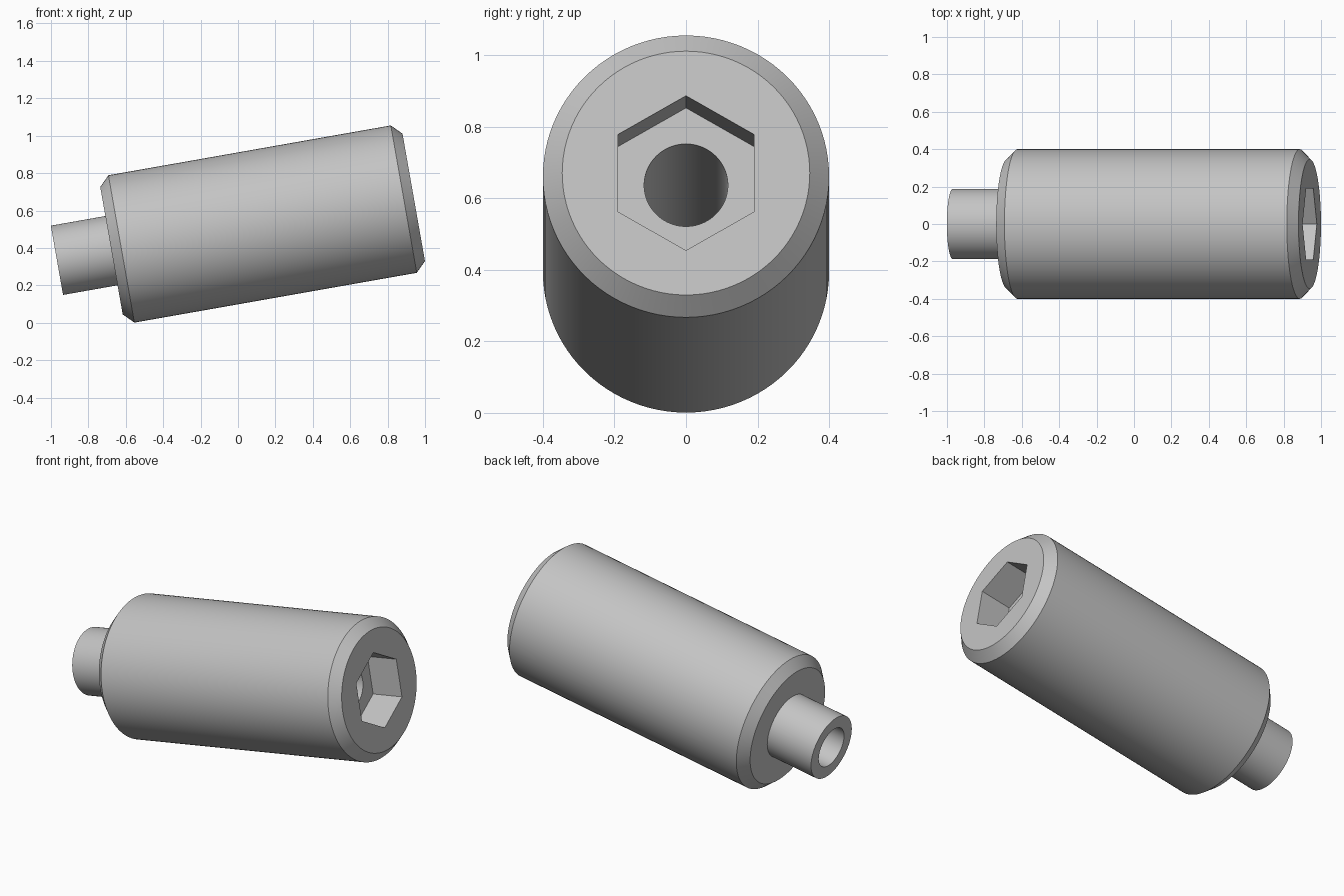
import bpy, bmesh
from math import sin, cos, pi, radians

cube = bpy.data.objects.get("Cube")
if cube:
    bpy.data.objects.remove(cube, do_unlink=True)

SEGMENTS = 96
LENGTH = 1.937      # pin end to socket face
SHOULDER = 0.296    # where the wide body begins
CHAMFER = 0.054
BODY_R, PIN_R, BORE_R = 0.4, 0.188, 0.117
HEX_APOTHEM, HEX_DEPTH = 0.19, 0.195


def circle(radius):
    return lambda a: radius


def hexagon(apothem):
    # Corner at angle 0, flats between corners
    return lambda a: apothem / cos(a % (pi / 3) - pi / 6)


steel = bpy.data.materials.new("grey steel")
steel.use_nodes = True
colour = (0.55, 0.55, 0.55, 1)
steel.diffuse_color = colour
steel.node_tree.nodes["Principled BSDF"].inputs["Base Color"].default_value = colour

# Closed section: outside from pin to socket face, then back through the bore
section = [
    (0, circle(PIN_R)),
    (SHOULDER, circle(PIN_R)),
    (SHOULDER, circle(BODY_R - CHAMFER)),
    (SHOULDER + CHAMFER, circle(BODY_R)),
    (LENGTH - CHAMFER, circle(BODY_R)),
    (LENGTH, circle(BODY_R - CHAMFER)),
    (LENGTH, hexagon(HEX_APOTHEM)),
    (LENGTH - HEX_DEPTH, hexagon(HEX_APOTHEM)),
    (LENGTH - HEX_DEPTH, circle(BORE_R)),
    (0, circle(BORE_R)),
]

bm = bmesh.new()
rings = []
for x, radius in section:
    angles = [2 * pi * i / SEGMENTS for i in range(SEGMENTS)]
    rings.append([bm.verts.new((x, radius(a) * sin(a), radius(a) * cos(a))) for a in angles])
for k, ring in enumerate(rings):
    following = rings[(k + 1) % len(rings)]
    for i in range(SEGMENTS):
        j = (i + 1) % SEGMENTS
        bm.faces.new((ring[i], ring[j], following[j], following[i]))
bmesh.ops.recalc_face_normals(bm, faces=bm.faces)

mesh = bpy.data.meshes.new("socket_sleeve")
bm.to_mesh(mesh)
bm.free()
mesh.materials.append(steel)

# Tilted sleeve resting on the lower rim of its pin-side chamfer
sleeve = bpy.data.objects.new("socket_sleeve", mesh)
bpy.context.collection.objects.link(sleeve)
sleeve.location = (-0.968, 0, 0.334)
sleeve.rotation_euler = (0, radians(-10), 0)

bpy.ops.object.select_all(action='DESELECT')
sleeve.select_set(True)
bpy.context.view_layer.objects.active = sleeve
bpy.ops.object.shade_smooth_by_angle(angle=radians(30))
